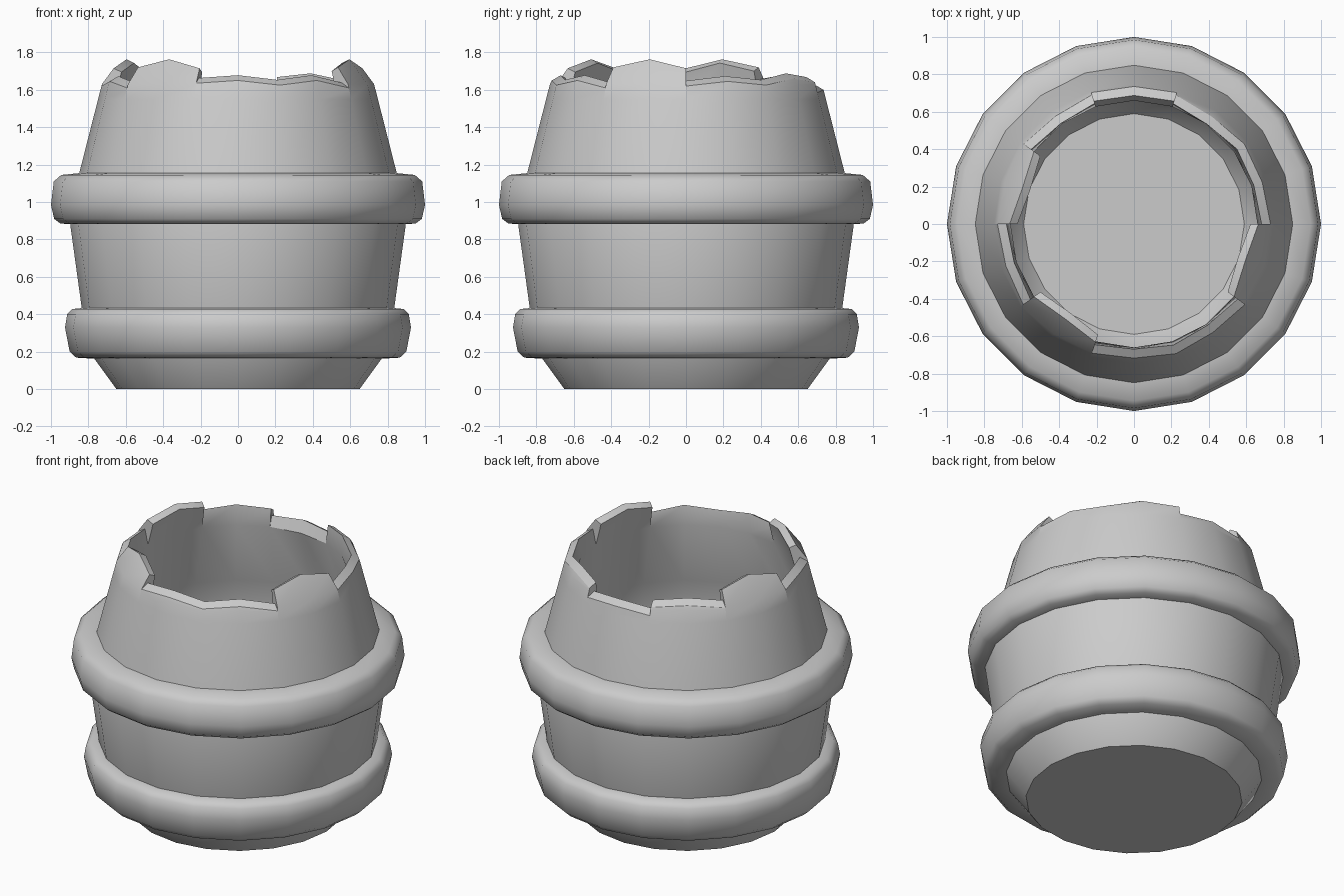
import bpy, bmesh, math

if "Cube" in bpy.data.objects:
    bpy.data.objects.remove(bpy.data.objects["Cube"])

N = 20
STEP = 2 * math.pi / N


def point(bm, r, z, i):
    a = i * STEP
    return bm.verts.new((r * math.cos(a), r * math.sin(a), z))


def lathe(bm, profile, closed=False, cap_ends=False):
    rings = [[point(bm, r, z, i) for i in range(N)] for r, z in profile]
    pairs = list(zip(rings, rings[1:]))
    if closed:
        pairs.append((rings[-1], rings[0]))
    for a, b in pairs:
        for i in range(N):
            j = (i + 1) % N
            bm.faces.new((a[i], a[j], b[j], b[i]))
    if cap_ends:
        bm.faces.new(rings[0][::-1])
        bm.faces.new(rings[-1])


def finish(bm, name, angle):
    bmesh.ops.remove_doubles(bm, verts=bm.verts, dist=0.0005)
    bmesh.ops.recalc_face_normals(bm, faces=bm.faces)
    me = bpy.data.meshes.new(name)
    bm.to_mesh(me)
    bm.free()
    ob = bpy.data.objects.new(name, me)
    bpy.context.collection.objects.link(ob)
    bpy.ops.object.select_all(action='DESELECT')
    ob.select_set(True)
    bpy.context.view_layer.objects.active = ob
    bpy.ops.object.shade_smooth_by_angle(angle=math.radians(angle))


# Hollow pot body: outer wall, then inner wall
OUT_BASE, IN_BASE = (0.748, 1.55), (0.66, 1.55)
body = bmesh.new()
lathe(body, [(0.65, 0), (0.77, 0.165), (0.835, 0.43), (0.897, 0.88),
             (0.85, 1.15), OUT_BASE])
lathe(body, [(0.59, 0.08), (0.70, 0.21), (0.765, 0.43), (0.82, 0.89),
             (0.775, 1.13), IN_BASE])
bottom = [v for v in body.verts if v.co.z < 0.001]
floor = [v for v in body.verts if abs(v.co.z - 0.08) < 0.001]
body.faces.new(bottom)
body.faces.new(floor)


# Broken rim: each chunk is a start step and its outer edge heights
def section(z):
    if z <= 1.64:
        ro = 0.725 + (1.64 - z) * 0.255
    else:
        ro = 0.725 - (z - 1.64) * 0.8
    tall = z > 1.7
    ri = ro - (0.042 if tall else 0.048)
    zi = z - 0.02 if tall else z + 0.028
    kink = min(1.63, z - 0.012)
    return [OUT_BASE, (0.725 + (1.64 - kink) * 0.255, kink), (ro, z),
            (ri, zi), IN_BASE]


TALL = [1.72, 1.763, 1.715]
chunks = [(14, [1.635, 1.65, 1.625, 1.65, 1.61]),
          (18, TALL),
          (0, [1.62, 1.645, 1.625, 1.66, 1.64]),
          (4, [1.585, 1.60, 1.585]),
          (6, [1.635, 1.655, 1.63]),
          (8, TALL),
          (10, [1.62, 1.645, 1.61]),
          (12, TALL)]
for k, (start, zs) in enumerate(chunks):
    cols = [[point(body, r, z, start + i) for r, z in section(zv)]
            for i, zv in enumerate(zs)]
    for a, b in zip(cols, cols[1:]):
        for m in range(4):
            body.faces.new((a[m], b[m], b[m + 1], a[m + 1]))
    # Cap the end that stands above its neighbour
    if zs[0] > chunks[k - 1][1][-1]:
        body.faces.new(cols[0])
    if zs[-1] > chunks[(k + 1) % len(chunks)][1][0]:
        body.faces.new(cols[-1][::-1])
finish(body, "pot_body", 30)

# Rounded hoops
hoops = {
    "upper_hoop": [(0.87, 0.88), (0.95, 0.885), (0.983, 0.91), (1.0, 0.985),
                   (0.985, 1.11), (0.945, 1.145), (0.845, 1.155), (0.82, 1.02)],
    "lower_hoop": [(0.765, 0.162), (0.865, 0.168), (0.9, 0.20), (0.925, 0.33),
                   (0.913, 0.40), (0.885, 0.428), (0.825, 0.434), (0.79, 0.30)],
}
for name, prof in hoops.items():
    bm = bmesh.new()
    lathe(bm, prof, closed=True)
    finish(bm, name, 50)
